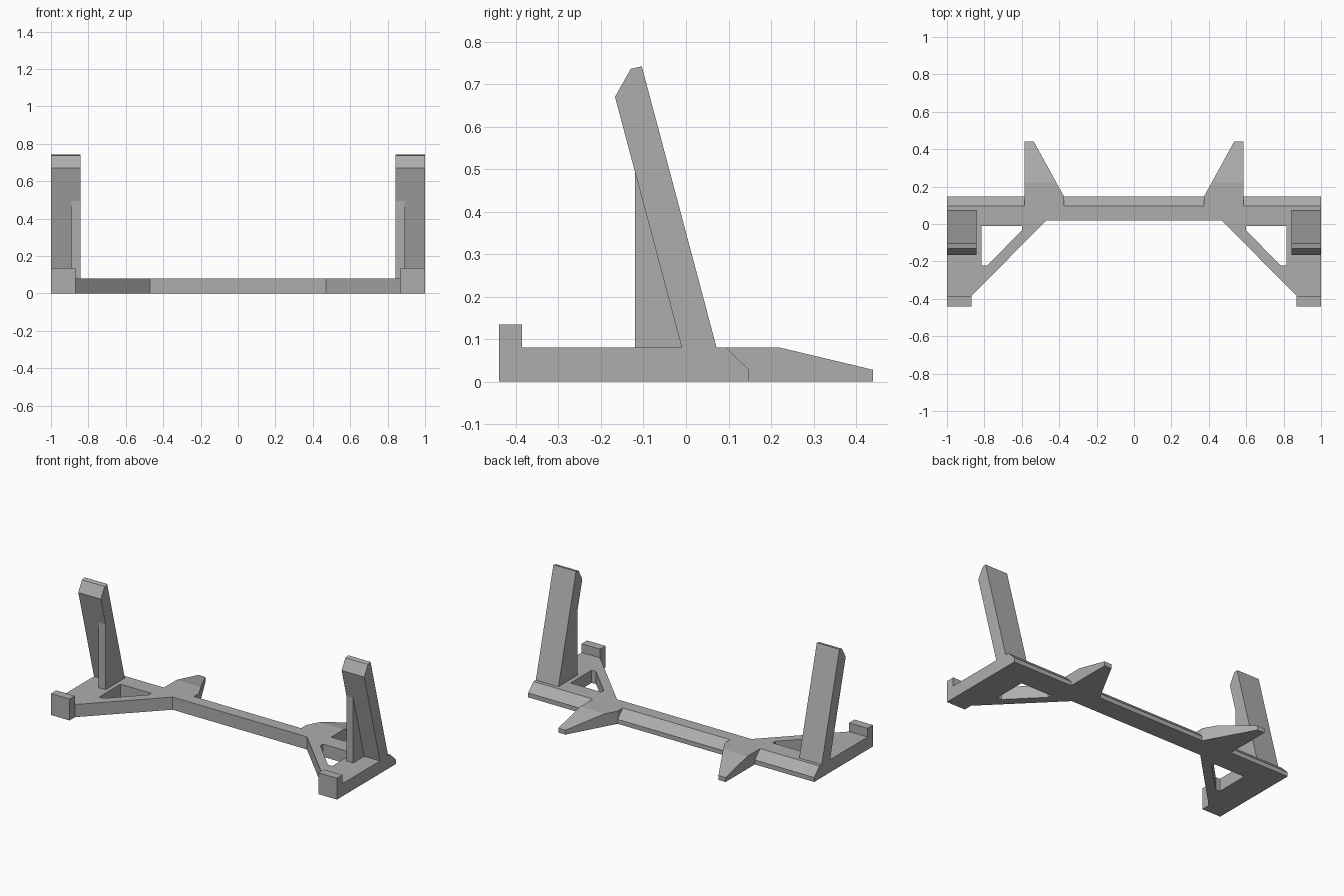
import bpy, bmesh
from mathutils import Vector

cube = bpy.data.objects.get("Cube")
if cube:
    bpy.data.objects.remove(cube, do_unlink=True)

grey = bpy.data.materials.new("plain grey")
grey.use_nodes = True
colour = (0.42, 0.42, 0.42, 1)
grey.diffuse_color = colour
grey.node_tree.nodes["Principled BSDF"].inputs["Base Color"].default_value = colour

DECK = 0.08      # deck height
EDGE = 0.028     # height of the thin rear edges


def prism(name, points, start, end, axis="z", slope=None):
    """Extrude a plan (axis z) or side profile (axis x); slope trims the top between two (y, z) points."""
    bm = bmesh.new()
    if axis == "z":
        verts = [bm.verts.new((x, y, start)) for x, y in points]
        shift = Vector((0, 0, end - start))
    else:
        verts = [bm.verts.new((start, y, z)) for y, z in points]
        shift = Vector((end - start, 0, 0))
    face = bm.faces.new(verts)
    grown = bmesh.ops.extrude_face_region(bm, geom=[face], use_keep_orig=True)["geom"]
    bmesh.ops.translate(bm, vec=shift, verts=[g for g in grown if isinstance(g, bmesh.types.BMVert)])
    if slope:
        (y1, z1), (y2, z2) = slope
        bmesh.ops.bisect_plane(bm, geom=bm.verts[:] + bm.edges[:] + bm.faces[:],
                               plane_co=(0, y1, z1), plane_no=(0, z1 - z2, y2 - y1),
                               clear_outer=True)
        bmesh.ops.holes_fill(bm, edges=[e for e in bm.edges if e.is_boundary], sides=0)
    bmesh.ops.recalc_face_normals(bm, faces=bm.faces)
    mesh = bpy.data.meshes.new(name)
    bm.to_mesh(mesh)
    bm.free()
    mesh.materials.append(grey)
    obj = bpy.data.objects.new(name, mesh)
    bpy.context.collection.objects.link(obj)
    return obj


def combine(target, tool, operation):
    """Apply a boolean and discard the tool."""
    mod = target.modifiers.new("combine", "BOOLEAN")
    mod.operation, mod.object, mod.solver = operation, tool, "EXACT"
    bpy.context.view_layer.objects.active = target
    bpy.ops.object.modifier_apply(modifier=mod.name)
    bpy.data.objects.remove(tool, do_unlink=True)


# Frame: crossbar, side rails and diagonal braces with a bevelled rear edge
half = [(0.47, 0.018), (0.87, -0.385), (0.87, -0.44), (1, -0.44), (1, 0.148)]
outline = half + [(-x, y) for x, y in reversed(half)]
frame = prism("base_frame", outline, 0, DECK, slope=((0.095, DECK), (0.148, EDGE)))

window = [(0.6, -0.01), (0.815, -0.01), (0.815, -0.222), (0.785, -0.222), (0.6, -0.035)]
foot = [(0.375, 0.08), (0.375, 0.148), (0.535, 0.44), (0.585, 0.44), (0.585, 0.08)]
lip = [(0.87, -0.44), (1, -0.44), (1, -0.386), (0.87, -0.386)]

# Brace openings, tapered rear feet and front lips, on both sides
for s in (1, -1):
    def side(points):
        return [(s * x, y) for x, y in points]
    combine(frame, prism("opening", side(window), -0.1, 0.2), "DIFFERENCE")
    combine(frame, prism("rear_foot", side(foot), 0, DECK,
                         slope=((0.222, DECK), (0.44, EDGE))), "UNION")
    combine(frame, prism("front_lip", side(lip), 0, 0.135), "UNION")

# Leaning uprights, each with a gusset along its inner front edge
post = [(0.072, DECK), (-0.104, 0.742), (-0.13, 0.736), (-0.167, 0.67), (-0.01, DECK)]
gusset = [(0.01, DECK), (-0.12, DECK), (-0.12, 0.493), (-0.1, 0.493)]
for s, word in ((1, "left"), (-1, "right")):
    upright = prism(word + "_upright", post, s * 0.842, s, axis="x")
    combine(upright, prism("gusset", gusset, s * 0.842, s * 0.89, axis="x"), "UNION")
